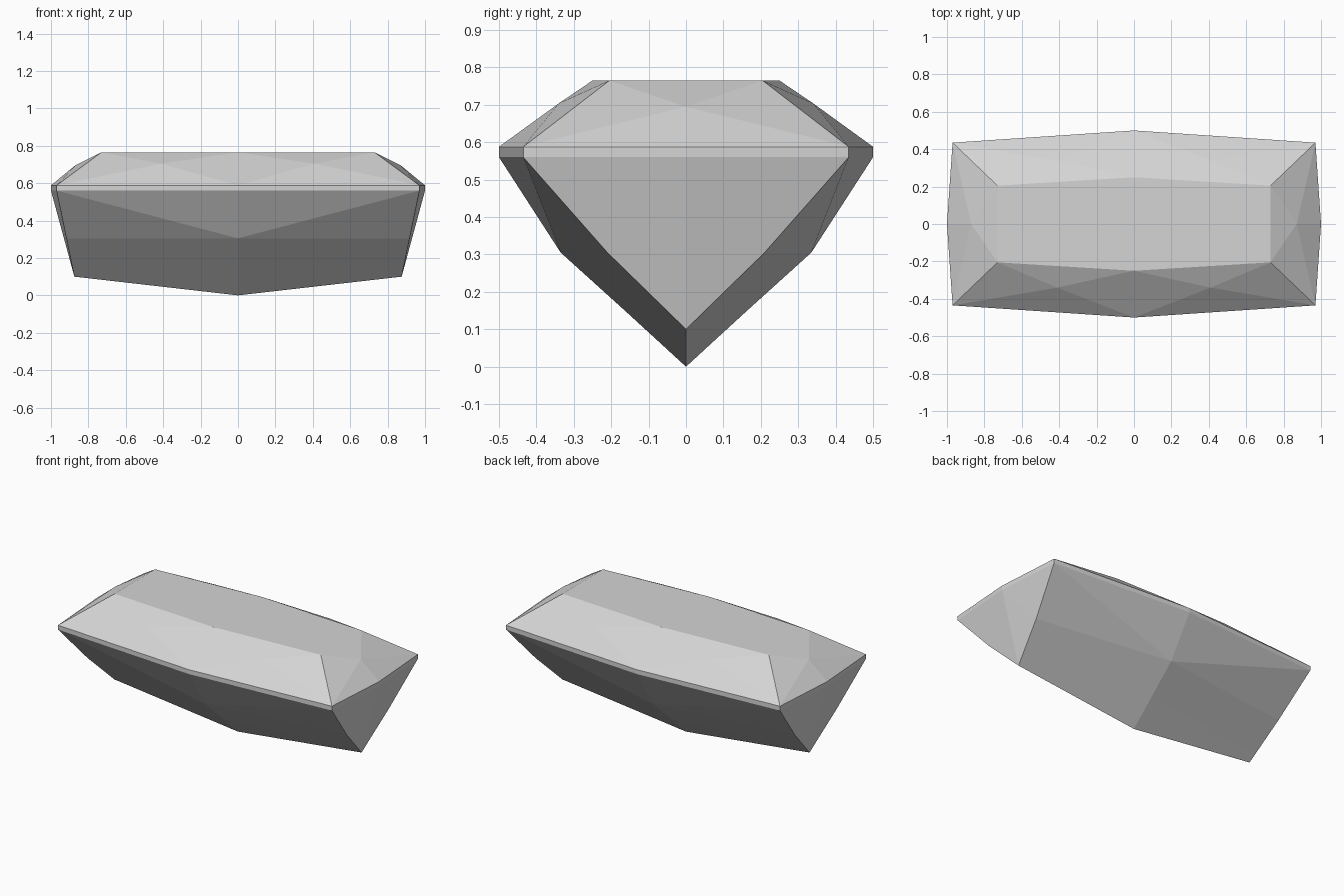
import bpy
import bmesh
from mathutils import Matrix

default_cube = bpy.data.objects.get("Cube")
if default_cube:
    bpy.data.objects.remove(default_cube, do_unlink=True)

TABLE_Z, GIRDLE_TOP, GIRDLE_LOW = 0.765, 0.588, 0.56
UPPER_ROW, LOWER_ROW, KEEL_END = 0.305, 0.145, 0.10


def girdle(z):
    """Middle of the long side, corner, and middle of the short end."""
    return (0, 0.5, z), (0.97, 0.435, z), (1, 0, z)


# Corner points of one quarter of the stone
table_centre = (0, 0, TABLE_Z)
table_side = (0, 0.25, TABLE_Z)
table_corner = (0.73, 0.205, TABLE_Z)
table_end = (0.73, 0, TABLE_Z)
crown_side = (0.41, 0.34, 0.704)
crown_end = (0.87, 0, 0.695)
top_side, top_corner, top_end = girdle(GIRDLE_TOP)
low_side, low_corner, low_end = girdle(GIRDLE_LOW)
upper_side, upper_end = (0, 0.335, UPPER_ROW), (0.917, 0.21, UPPER_ROW)
lower_side, lower_end = (0, 0.158, LOWER_ROW), (0.884, 0.046, LOWER_ROW)
keel_centre, keel_end = (0, 0, 0), (0.875, 0, KEEL_END)


def fan(hub, *rim):
    """Triangles from a hub to each pair of neighbouring rim points."""
    return [(hub, a, b) for a, b in zip(rim, rim[1:])]


facets = [(table_centre, table_side, table_corner, table_end)]
# Crown facets
facets += fan(crown_side, table_side, table_corner, top_corner, top_side, table_side)
facets += fan(crown_end, table_end, table_corner, top_corner, top_end)
# Thin girdle band
facets += [(top_side, top_corner, low_corner, low_side),
           (top_corner, top_end, low_end, low_corner)]
# Stepped pavilion down to the keel
facets += fan(upper_side, low_side, low_corner, upper_end)
facets += [(upper_side, upper_end, lower_end, lower_side),
           (lower_side, lower_end, keel_end, keel_centre)]
# Pointed ends of the pavilion
facets += fan(low_end, low_corner, upper_end, lower_end, keel_end)

# Repeat the quarter in all four directions and weld it into one closed stone
bm = bmesh.new()
for sx in (1, -1):
    for sy in (1, -1):
        flip = Matrix.Diagonal((sx, sy, 1))
        for facet in facets:
            bm.faces.new([bm.verts.new(flip @ Matrix.Identity(3).col[0] * p[0]
                                       + flip @ Matrix.Identity(3).col[1] * p[1]
                                       + flip @ Matrix.Identity(3).col[2] * p[2])
                          for p in facet])
bmesh.ops.remove_doubles(bm, verts=bm.verts, dist=0.001)
bmesh.ops.recalc_face_normals(bm, faces=bm.faces)

mesh = bpy.data.meshes.new("cut_gemstone")
bm.to_mesh(mesh)
bm.free()
gem = bpy.data.objects.new("cut_gemstone", mesh)
bpy.context.collection.objects.link(gem)

# Single pale grey colour
colour = (0.66, 0.66, 0.66, 1)
material = bpy.data.materials.new("pale_grey")
material.use_nodes = True
material.diffuse_color = colour
shader = next(n for n in material.node_tree.nodes if n.type == "BSDF_PRINCIPLED")
shader.inputs["Base Color"].default_value = colour
mesh.materials.append(material)
